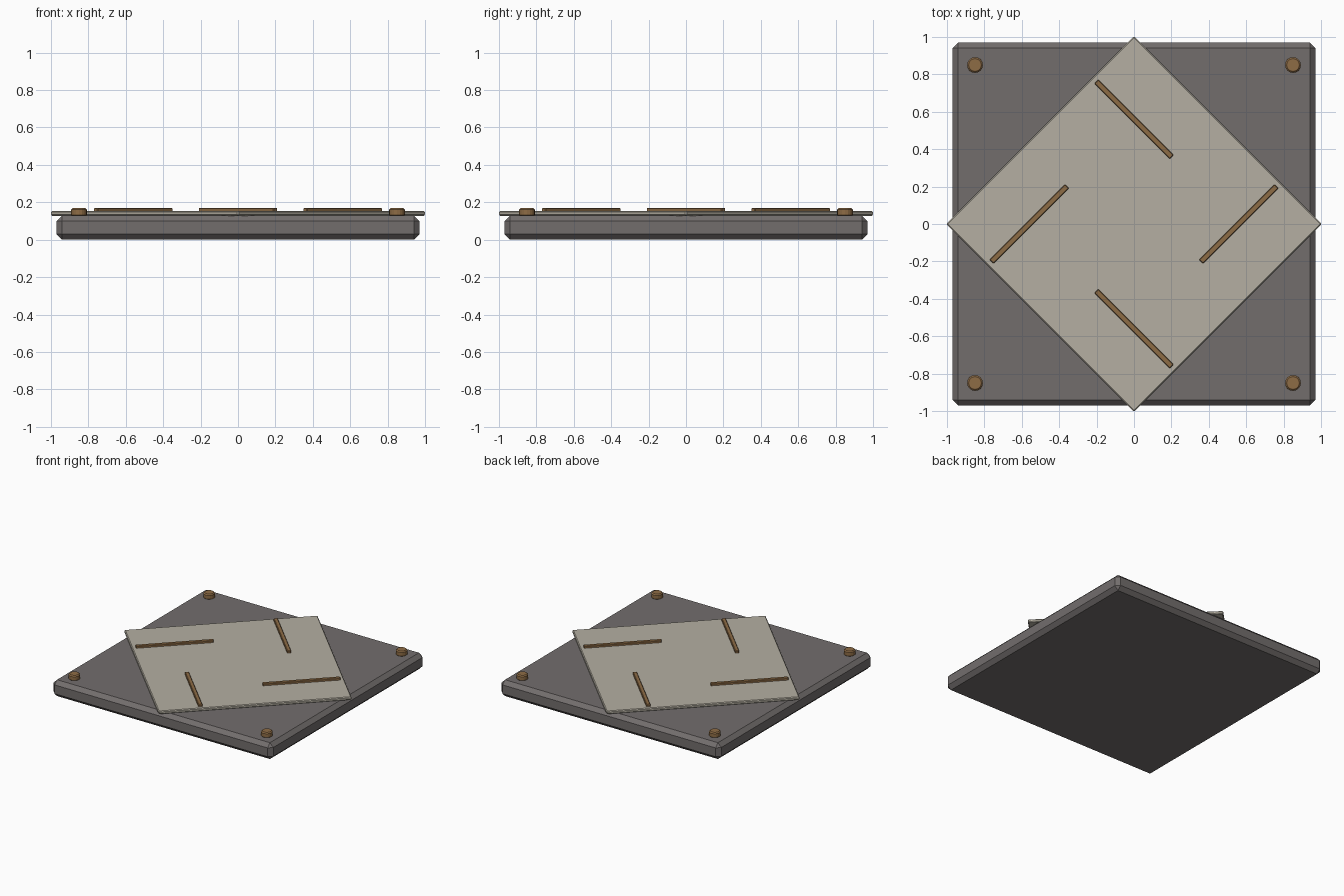
import bpy
from math import pi, sqrt

if "Cube" in bpy.data.objects:
    bpy.data.objects.remove(bpy.data.objects["Cube"])


def material(name, rgb):
    m = bpy.data.materials.new(name)
    m.diffuse_color = (*rgb, 1)
    m.use_nodes = True
    m.node_tree.nodes["Principled BSDF"].inputs["Base Color"].default_value = m.diffuse_color
    return m


STONE = material("dark_stone", (0.17, 0.155, 0.152))
PALE = material("pale_stone", (0.46, 0.43, 0.36))
BRONZE = material("bronze", (0.27, 0.15, 0.06))


def finish(ob, name, mat, bevel):
    ob.name = name
    ob.data.materials.append(mat)
    b = ob.modifiers.new("chamfer", 'BEVEL')
    b.width, b.segments = bevel, 1
    b.limit_method = 'ANGLE'
    b.angle_limit = pi / 4
    return ob


def box(name, mat, size, x, y, z0, z1, turn, bevel):
    bpy.ops.mesh.primitive_cube_add(size=1, location=(x, y, (z0 + z1) / 2), rotation=(0, 0, turn))
    ob = bpy.context.object
    ob.scale = (size[0], size[1], z1 - z0)
    bpy.ops.object.transform_apply(location=False, rotation=False, scale=True)
    return finish(ob, name, mat, bevel)


# Chamfered base slab
box("base_slab", STONE, (1.94, 1.94), 0, 0, 0, 0.13, 0, 0.03)

# Thin plate turned to a diamond
box("diamond_plate", PALE, (2.006 / sqrt(2), 2.006 / sqrt(2)), 0, 0, 0.128, 0.153, pi / 4, 0.006)

# Inlay strips in a pinwheel
for i, (x, y, turn) in enumerate([(0.56, 0, 1), (0, 0.56, -1), (-0.56, 0, 1), (0, -0.56, -1)]):
    box(f"inlay_strip_{i + 1}", BRONZE, (0.57, 0.03), x, y, 0.148, 0.17, turn * pi / 4, 0.004)

# Corner studs
for i, (sx, sy) in enumerate([(1, 1), (-1, 1), (-1, -1), (1, -1)]):
    bpy.ops.mesh.primitive_cylinder_add(vertices=16, radius=0.042, depth=0.045,
                                        location=(0.85 * sx, 0.85 * sy, 0.1475))
    finish(bpy.context.object, f"corner_stud_{i + 1}", BRONZE, 0.008)
